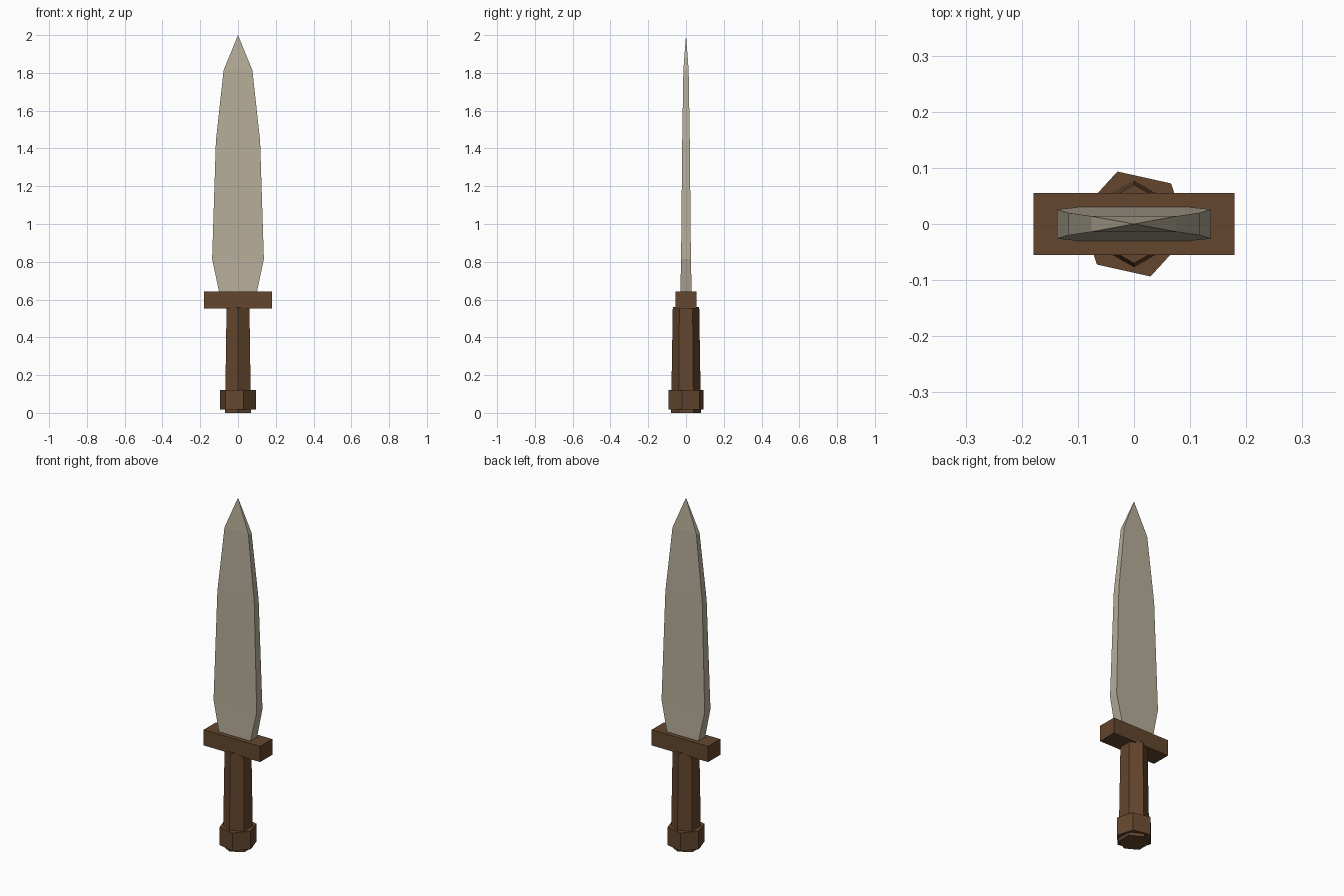
import bpy, bmesh, math

if "Cube" in bpy.data.objects:
    bpy.data.objects.remove(bpy.data.objects["Cube"])


def material(name, rgb):
    m = bpy.data.materials.new(name)
    m.diffuse_color = (*rgb, 1)
    m.use_nodes = True
    m.node_tree.nodes["Principled BSDF"].inputs["Base Color"].default_value = m.diffuse_color
    return m


steel = material("dull_steel", (0.47, 0.42, 0.32))
wood = material("brown_wood", (0.127, 0.061, 0.027))


def loft(name, rings, mat, tip=None):
    """Join matching rings of points with flat quads and cap both ends."""
    bm = bmesh.new()
    loops = [[bm.verts.new(p) for p in ring] for ring in rings]
    n = len(loops[0])
    for a, b in zip(loops, loops[1:]):
        for i in range(n):
            j = (i + 1) % n
            bm.faces.new((a[i], a[j], b[j], b[i]))
    bm.faces.new(loops[0][::-1])
    if tip:
        t = bm.verts.new(tip)
        for i in range(n):
            bm.faces.new((loops[-1][i], loops[-1][(i + 1) % n], t))
    else:
        bm.faces.new(loops[-1])
    bmesh.ops.recalc_face_normals(bm, faces=bm.faces)
    me = bpy.data.meshes.new(name)
    bm.to_mesh(me)
    bm.free()
    me.materials.append(mat)
    ob = bpy.data.objects.new(name, me)
    bpy.context.collection.objects.link(ob)
    return ob


def rect(x, y, z):
    return [(-x, -y, z), (x, -y, z), (x, y, z), (-x, y, z)]


def hexagon(r, z, turn):
    return [(r * math.cos(math.radians(turn + 60 * k)),
             r * math.sin(math.radians(turn + 60 * k)), z) for k in range(6)]


# Leaf-shaped blade, thinning to a point
loft("blade", [rect(0.10, 0.03, 0.62), rect(0.10, 0.03, 0.64),
               rect(0.137, 0.026, 0.815), rect(0.117, 0.02, 1.44),
               rect(0.076, 0.014, 1.815)], steel, tip=(0, 0, 2.0))

# Crossguard
loft("guard", [rect(0.179, 0.055, 0.552), rect(0.179, 0.055, 0.642)], wood)

# Six-sided grip, slightly wider at the bottom
loft("grip", [hexagon(0.079, 0.0, 90), hexagon(0.07, 0.56, 90)], wood)

# Twisted six-sided pommel
loft("pommel", [hexagon(0.098, 0.017, 47.5), hexagon(0.098, 0.12, 47.5)], wood)
